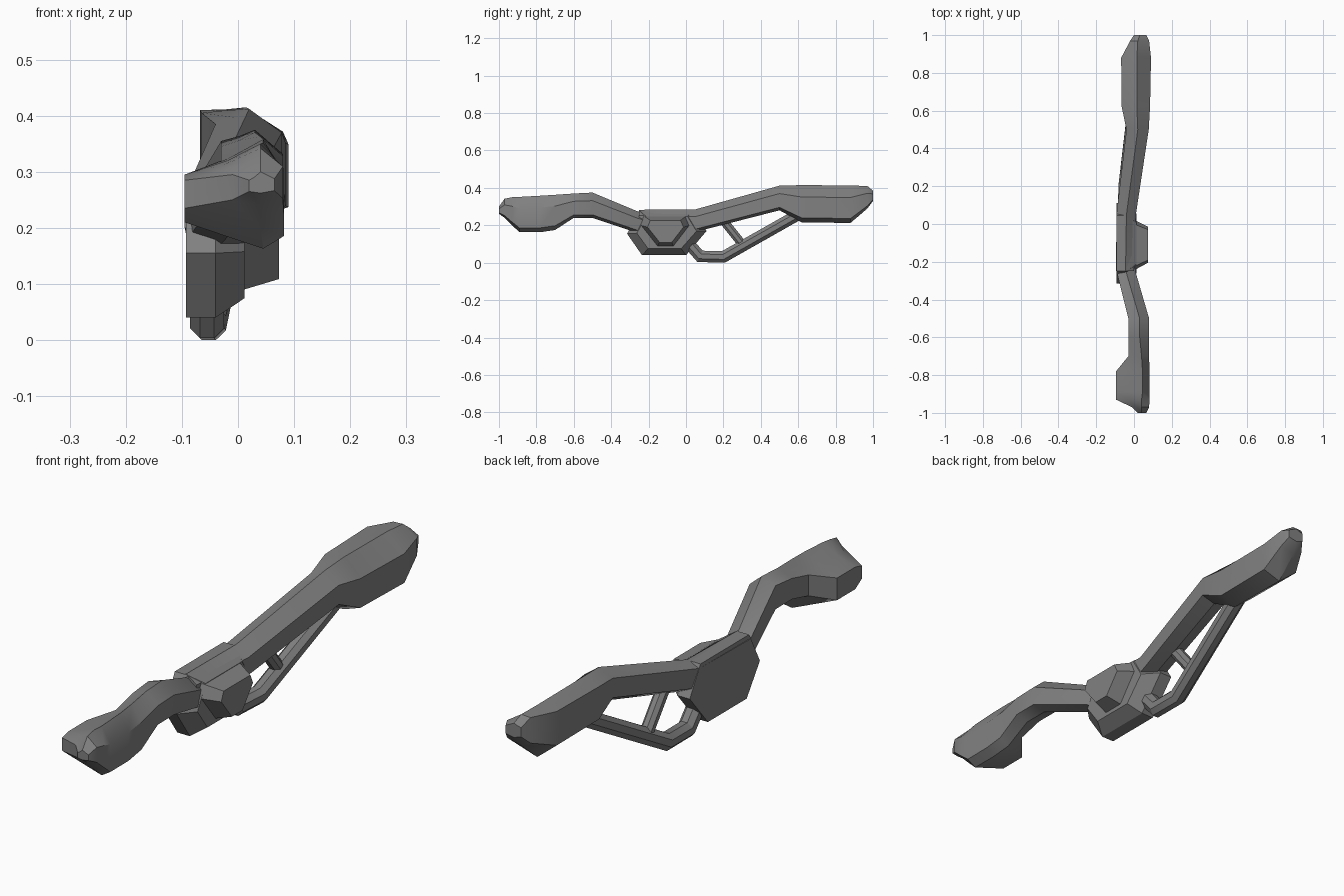
import bpy, bmesh, math
from mathutils import Vector

default_cube = bpy.data.objects.get("Cube")
if default_cube:
    bpy.data.objects.remove(default_cube, do_unlink=True)

grey = bpy.data.materials.new("matte_grey")
grey.use_nodes = True
grey_value = (0.22, 0.22, 0.22, 1)
grey.diffuse_color = grey_value
grey.node_tree.nodes["Principled BSDF"].inputs["Base Color"].default_value = grey_value


def skin(name, rings, sharp=32):
    """Join matching rings of points into one closed, capped solid."""
    bm = bmesh.new()
    loops = [[bm.verts.new(point) for point in ring] for ring in rings]
    for near, far in zip(loops, loops[1:]):
        count = len(near)
        for i in range(count):
            j = (i + 1) % count
            bm.faces.new((near[i], near[j], far[j], far[i]))
    bm.faces.new(loops[0])
    bm.faces.new(loops[-1])
    bmesh.ops.recalc_face_normals(bm, faces=bm.faces[:])
    mesh = bpy.data.meshes.new(name)
    bm.to_mesh(mesh)
    bm.free()
    mesh.materials.append(grey)
    part = bpy.data.objects.new(name, mesh)
    bpy.context.collection.objects.link(part)
    bpy.ops.object.select_all(action="DESELECT")
    part.select_set(True)
    bpy.context.view_layer.objects.active = part
    bpy.ops.object.shade_smooth_by_angle(angle=math.radians(sharp))
    return part


def limb_ring(y, inner, outer, ridge, bottom, top, flank_low, flank_high):
    """Seven-sided limb section: flat outer side, top ridge, flared inner flank."""
    height = top - bottom
    shoulder = ridge * 0.55 + inner * 0.45
    outline = [
        (ridge, bottom),
        (outer, bottom + height * 0.12),
        (outer, bottom + height * 0.68),
        (ridge, top),
        (shoulder, top * 0.45 + flank_high * 0.55),
        (inner, flank_high),
        (inner, flank_low),
    ]
    return [(x, y, z) for x, z in outline]


def tube(name, path, radius, sides=8):
    """Faceted tube with mitred corners."""
    points = [Vector(p) for p in path]
    rings = []
    for i, point in enumerate(points):
        before = (point - points[max(i - 1, 0)]).normalized()
        after = (points[min(i + 1, len(points) - 1)] - point).normalized()
        tangent = (before + after).normalized()
        mitre = max(tangent.dot(before), tangent.dot(after))
        across = Vector((1, 0, 0))
        across = (across - tangent * across.dot(tangent)).normalized()
        normal = tangent.cross(across) / mitre
        ring = []
        for k in range(sides):
            turn = math.tau * (k + 0.5) / sides
            ring.append(point + radius * (across * math.cos(turn) + normal * math.sin(turn)))
        rings.append(ring)
    return skin(name, rings)


def plate_ring(x, outline, scale_y=1.0, scale_z=1.0, centre=(-0.105, 0.165)):
    """Outline in the side plane, shrunk about a centre."""
    cy, cz = centre
    return [(x, cy + (y - cy) * scale_y, cz + (z - cz) * scale_z) for y, z in outline]


# Front limb: neck rising from the hub, then a flared tip
front_sections = [
    (-1.0, 0.02, 0.065, 0.04, 0.262, 0.3, 0.265, 0.285),
    (-0.97, -0.01, 0.08, 0.04, 0.24, 0.342, 0.25, 0.295),
    (-0.93, -0.095, 0.082, 0.04, 0.2, 0.35, 0.235, 0.285),
    (-0.89, -0.095, 0.082, 0.045, 0.163, 0.352, 0.21, 0.295),
    (-0.78, -0.095, 0.082, 0.045, 0.163, 0.358, 0.21, 0.295),
    (-0.7, -0.03, 0.08, 0.04, 0.175, 0.363, 0.24, 0.32),
    (-0.6, -0.03, 0.08, 0.03, 0.24, 0.37, 0.265, 0.345),
    (-0.5, -0.03, 0.08, 0.03, 0.24, 0.375, 0.265, 0.355),
    (-0.26, -0.09, 0.01, -0.04, 0.16, 0.275, 0.18, 0.255),
    (-0.2, -0.09, 0.0, -0.045, 0.15, 0.255, 0.17, 0.235),
]
skin("front_limb", [limb_ring(*section) for section in front_sections])

# Rear limb: runs over the hub, then a long beam to a deep tip
rear_sections = [
    (-0.25, -0.095, 0.0, -0.045, 0.19, 0.283, 0.2, 0.262),
    (0.05, -0.093, 0.01, -0.04, 0.165, 0.285, 0.19, 0.265),
    (0.5, -0.04, 0.078, 0.02, 0.28, 0.412, 0.31, 0.385),
    (0.62, -0.065, 0.085, 0.015, 0.215, 0.415, 0.28, 0.405),
    (0.88, -0.068, 0.09, 0.015, 0.213, 0.413, 0.28, 0.41),
    (0.97, -0.02, 0.08, 0.02, 0.29, 0.41, 0.31, 0.408),
    (1.0, 0.0, 0.065, 0.03, 0.33, 0.385, 0.34, 0.375),
]
skin("rear_limb", [limb_ring(*section) for section in rear_sections])

# Hub: hexagonal plate, chamfered towards the outer side
hub_outline = [(-0.25, 0.28), (0.045, 0.28), (0.11, 0.17),
               (0.0, 0.04), (-0.235, 0.04), (-0.315, 0.155)]
skin("hub", [
    plate_ring(-0.093, hub_outline),
    plate_ring(-0.04, hub_outline),
    plate_ring(0.012, hub_outline, 0.75, 0.72),
], sharp=25)

# Boss: raised tapered block on the outer face of the hub
boss_outline = [(-0.225, 0.25), (0.0, 0.25), (0.022, 0.2),
                (-0.065, 0.087), (-0.155, 0.087), (-0.245, 0.2)]
skin("hub_boss", [
    plate_ring(0.0, boss_outline),
    plate_ring(0.073, boss_outline, 0.72, 0.72),
], sharp=25)

# Guard rail looping below the rear limb, and its brace
tube("guard_rail", [(-0.055, 0.0, 0.12), (-0.055, 0.075, 0.034),
                    (-0.052, 0.2, 0.031), (0.0, 0.64, 0.28)], 0.033)
tube("guard_brace", [(-0.04, 0.18, 0.25), (-0.042, 0.3, 0.1)], 0.025)
